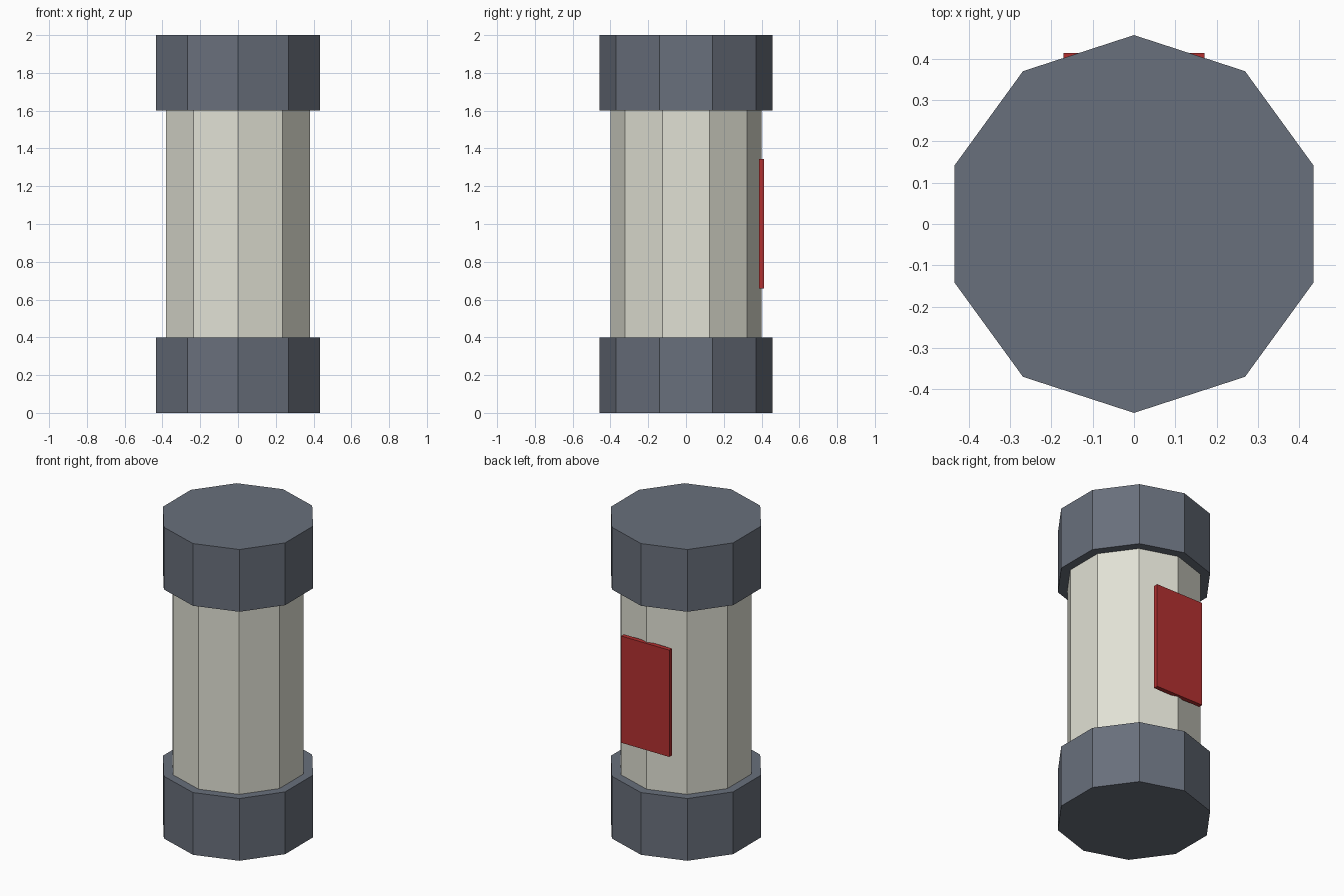
import bpy, bmesh, math
from mathutils import Matrix

if "Cube" in bpy.data.objects:
    bpy.data.objects.remove(bpy.data.objects["Cube"])


def material(name, rgb):
    m = bpy.data.materials.new(name)
    m.diffuse_color = (*rgb, 1)
    m.use_nodes = True
    m.node_tree.nodes["Principled BSDF"].inputs["Base Color"].default_value = m.diffuse_color
    return m


def add_object(name, bm, mat):
    bmesh.ops.recalc_face_normals(bm, faces=bm.faces)
    mesh = bpy.data.meshes.new(name)
    bm.to_mesh(mesh)
    bm.free()
    mesh.materials.append(mat)
    bpy.context.collection.objects.link(bpy.data.objects.new(name, mesh))


def prism(name, radius, z0, z1, mat, sides=10):
    """Upright prism with one corner pointing to +y."""
    bm = bmesh.new()
    ring = [bm.verts.new((radius * math.sin(i * math.tau / sides),
                          radius * math.cos(i * math.tau / sides), z0))
            for i in range(sides)]
    base = bm.faces.new(ring)
    top = bmesh.ops.extrude_face_region(bm, geom=[base], use_keep_orig=True)["geom"]
    bmesh.ops.translate(bm, vec=(0, 0, z1 - z0),
                        verts=[g for g in top if isinstance(g, bmesh.types.BMVert)])
    add_object(name, bm, mat)


def box(name, lo, hi, mat):
    bm = bmesh.new()
    size = [b - a for a, b in zip(lo, hi)]
    mid = [(a + b) / 2 for a, b in zip(lo, hi)]
    bmesh.ops.create_cube(bm, size=1, matrix=Matrix.Translation(mid) @ Matrix.Diagonal((*size, 1)))
    add_object(name, bm, mat)


slate = material("slate grey", (0.14, 0.16, 0.20))
ivory = material("ivory", (0.75, 0.75, 0.66))
red = material("red", (0.45, 0.03, 0.03))

# End caps and the narrower body between them
prism("bottom_cap", 0.457, 0, 0.4, slate)
prism("body", 0.4, 0.4, 1.6, ivory)
prism("top_cap", 0.457, 1.6, 2, slate)

# Label plate on the back
box("label_plate", (-0.171, 0.386, 0.658), (0.171, 0.414, 1.344), red)
